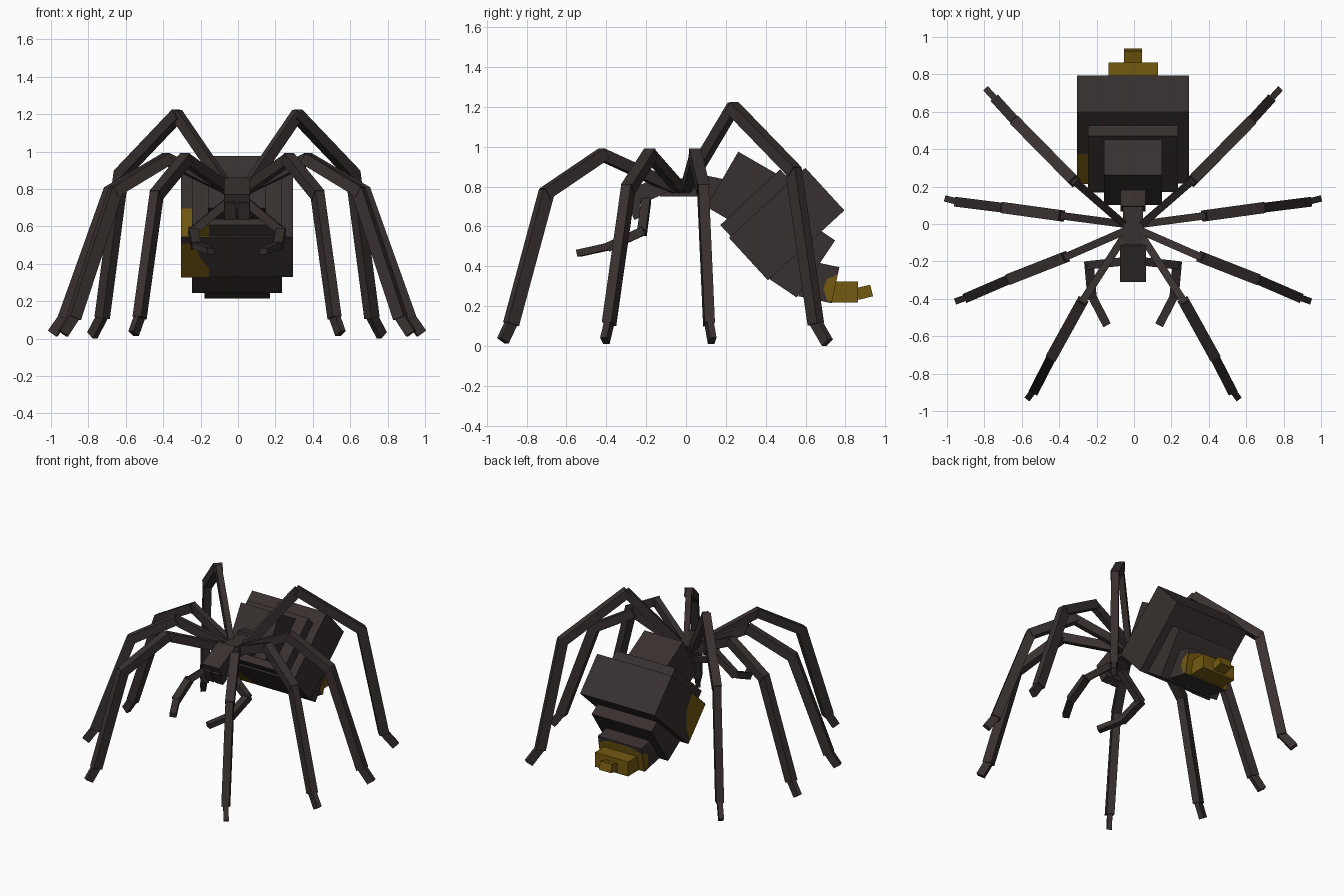
import bpy, bmesh, math
from mathutils import Vector, Matrix

if "Cube" in bpy.data.objects:
    bpy.data.objects.remove(bpy.data.objects["Cube"])

CX = -0.005  # model mid-plane


def material(name, rgb):
    m = bpy.data.materials.new(name)
    m.diffuse_color = (*rgb, 1)
    m.use_nodes = True
    m.node_tree.nodes["Principled BSDF"].inputs["Base Color"].default_value = m.diffuse_color
    return m


BROWN = material("dark brown", (0.040, 0.030, 0.029))
YELLOW = material("ochre yellow", (0.17, 0.098, 0.005))


def add_object(name, bm, mat, matrix=None):
    mesh = bpy.data.meshes.new(name)
    bm.to_mesh(mesh)
    bm.free()
    mesh.materials.append(mat)
    ob = bpy.data.objects.new(name, mesh)
    if matrix:
        ob.matrix_world = matrix
    bpy.context.collection.objects.link(ob)
    return ob


def tilted_box(name, y, z, tilt, width, length, height, mat=BROWN, x=0):
    """Box whose length runs along +y, nose pitched down by tilt degrees."""
    bm = bmesh.new()
    bmesh.ops.create_cube(bm, size=1)
    bmesh.ops.scale(bm, vec=(width, length, height), verts=bm.verts)
    mtx = Matrix.Translation((CX + x, y, z)) @ Matrix.Rotation(math.radians(-tilt), 4, 'X')
    add_object(name, bm, mat, mtx)
    return mtx


def patch(name, mtx, points):
    """Flat painted patch lying just above a face of a box."""
    bm = bmesh.new()
    face = bm.faces.new([bm.verts.new(p) for p in points])
    face.normal_update()
    if face.normal.dot(face.calc_center_median()) < 0:
        face.normal_flip()
    add_object(name, bm, YELLOW, mtx)


def limb(name, points, sections, side):
    """Chain of square bars; sections hold (sideways width, depth)."""
    bm = bmesh.new()
    pts = [Vector((CX + side * p[0], p[1], p[2])) for p in points]
    for a, b, (w, h) in zip(pts, pts[1:], sections):
        d = (b - a).normalized()
        s = d.cross(Vector((0, 0, 1))).normalized()
        u = s.cross(d)
        rot = Matrix((s, d, u)).transposed().to_4x4()
        mtx = Matrix.Translation((a + b) / 2) @ rot @ Matrix.Diagonal((w, (b - a).length + 0.02, h, 1))
        bmesh.ops.create_cube(bm, size=1, matrix=mtx)
    add_object(name, bm, BROWN)


# Abdomen, a stack of boxes curling down to the rear
tilted_box("neck", 0.145, 0.775, 12, 0.135, 0.13, 0.14)
tilted_box("abdomen_front", 0.286, 0.777, 30, 0.31, 0.24, 0.32)
shoulder = tilted_box("abdomen_shoulder", 0.373, 0.692, 47, 0.48, 0.15, 0.41)
main = tilted_box("abdomen_main", 0.505, 0.612, 47.5, 0.60, 0.29, 0.52)
tilted_box("abdomen_rear", 0.569, 0.443, 34, 0.48, 0.20, 0.345)
tail = tilted_box("abdomen_tail", 0.667, 0.323, 12, 0.35, 0.17, 0.185)
tilted_box("spinneret_base", 0.79, 0.272, 0, 0.265, 0.145, 0.105, YELLOW)
tilted_box("spinneret_tip", 0.895, 0.27, -14, 0.095, 0.075, 0.06, YELLOW)

# Ochre blotch wrapped round the lower left corner of the abdomen
patch("blotch_side", main, [(-0.303, u, v) for u, v in
      [(-0.145, -0.26), (0.12, -0.26), (0.07, -0.16), (-0.02, -0.08), (-0.145, -0.05)]])
patch("blotch_front", main, [(x, -0.148, v) for x, v in
      [(-0.30, -0.26), (-0.15, -0.26), (-0.15, -0.12), (-0.24, -0.04), (-0.30, -0.04)]])
patch("blotch_under", main, [(x, u, -0.263) for x, u in
      [(-0.30, -0.10), (-0.22, -0.10), (-0.20, 0), (-0.15, 0.08), (-0.15, 0.145), (-0.30, 0.145)]])
patch("blotch_shoulder", shoulder, [(x, u, -0.208) for x, u in
      [(-0.24, -0.075), (-0.15, -0.075), (-0.15, 0.075), (-0.24, 0.075)]])

# Ochre round the spinnerets
patch("tail_patch_rear", tail, [(x, 0.088, v) for x, v in
      [(-0.175, -0.09), (0.175, -0.09), (0.175, 0.05), (0.09, 0.08), (-0.09, 0.08), (-0.175, 0.05)]])
for s in (-1, 1):
    patch("tail_patch_side", tail, [(s * 0.178, u, v) for u, v in
          [(0.085, 0.055), (0.035, 0.02), (0.03, -0.03), (0.06, -0.085), (0.085, -0.085)]])

# Thorax and head
tilted_box("thorax", -0.01, 0.795, 0, 0.105, 0.24, 0.09)
tilted_box("head", -0.195, 0.775, -25, 0.14, 0.21, 0.09)

# Leg points from hip to toe, for one side
LEGS = {
    "front_leg": [(0.05, -0.07, 0.80), (0.275, -0.42, 0.96), (0.43, -0.70, 0.77),
                  (0.52, -0.875, 0.12), (0.55, -0.915, 0.035)],
    "second_leg": [(0.05, -0.04, 0.80), (0.37, -0.18, 0.96), (0.65, -0.29, 0.79),
                   (0.87, -0.385, 0.12), (0.925, -0.405, 0.035)],
    "third_leg": [(0.05, 0.0, 0.80), (0.39, 0.045, 0.96), (0.68, 0.085, 0.79),
                  (0.92, 0.115, 0.12), (0.98, 0.13, 0.035)],
    "rear_leg": [(0.05, 0.0, 0.80), (0.32, 0.235, 1.195), (0.62, 0.54, 0.88),
                 (0.72, 0.65, 0.12), (0.77, 0.705, 0.025)],
}
LEG_SECTIONS = [(0.04, 0.06), (0.06, 0.06), (0.052, 0.066), (0.034, 0.055)]
PALP = [(0.05, -0.20, 0.73), (0.235, -0.22, 0.575), (0.22, -0.385, 0.50), (0.145, -0.53, 0.468)]

for side, word in ((-1, "left"), (1, "right")):
    for leg, pts in LEGS.items():
        limb(f"{leg}_{word}", pts, LEG_SECTIONS, side)
    limb(f"feeler_{word}", PALP, [(0.045, 0.045), (0.05, 0.045), (0.045, 0.035)], side)
    tilted_box(f"fang_{word}", -0.255, 0.69, -25, 0.06, 0.055, 0.10, x=side * 0.036)
